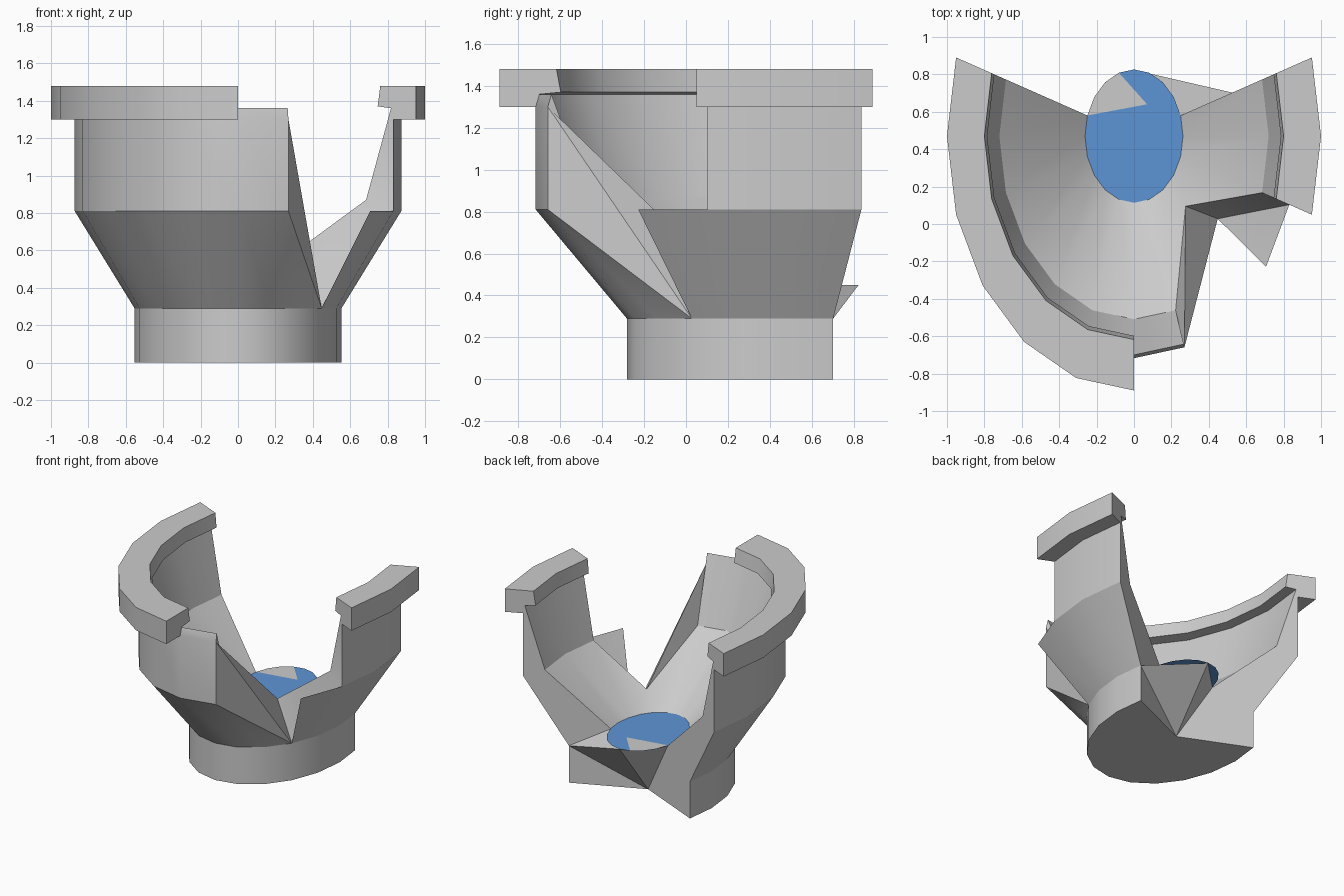
import bpy, bmesh, math

if "Cube" in bpy.data.objects:
    bpy.data.objects.remove(bpy.data.objects["Cube"])

CY, SY, Z_FLOOR = 0.47, 1.36, 0.45     # pot axis and depth stretch


def pt(p, k):
    """Profile point (radius, height) turned to 18 degree step k."""
    a = math.radians(18 * k)
    return (p[0] * math.cos(a), CY + p[0] * SY * math.sin(a), p[1])


def make(name, faces, color=None, smooth=True):
    bm = bmesh.new()
    for f in faces:
        bm.faces.new([bm.verts.new(p) for p in f])
    bmesh.ops.remove_doubles(bm, verts=bm.verts, dist=0.0005)
    bmesh.ops.recalc_face_normals(bm, faces=bm.faces)
    me = bpy.data.meshes.new(name)
    bm.to_mesh(me)
    bm.free()
    ob = bpy.data.objects.new(name, me)
    bpy.context.collection.objects.link(ob)
    if color:
        mat = bpy.data.materials.new(name)
        mat.diffuse_color = color
        mat.use_nodes = True
        mat.node_tree.nodes["Principled BSDF"].inputs["Base Color"].default_value = mat.diffuse_color
        me.materials.append(mat)
    if smooth:
        bpy.ops.object.select_all(action='DESELECT')
        ob.select_set(True)
        bpy.context.view_layer.objects.active = ob
        bpy.ops.object.shade_smooth_by_angle(angle=math.radians(30))
    return ob


# Profile points: outside, then rim, then inside (lip overhangs the thin wall)
axis, foot, ring = (0, 0), (0.553, 0), (0.553, 0.29)
belly, neck = (0.873, 0.81), (0.873, 1.30)
rim_lo, rim_hi, rim_in = (1, 1.30), (1, 1.48), (0.80, 1.48)
lip, wall_top = (0.785, 1.37), (0.86, 1.36)
shoulder, floor = (0.72, 0.87), (0.26, Z_FLOOR)

whole = range(1, -11, -1)
walls = [1, 0] + list(range(-4, -11, -1))
rims = [1, 0] + list(range(-5, -11, -1))
strips = [
    (foot, ring, whole), (ring, belly, [-1] + walls), (belly, neck, walls),
    (neck, rim_lo, rims), (rim_lo, rim_hi, rims), (rim_hi, rim_in, rims),
    (rim_in, lip, rims), (lip, wall_top, rims),
    (wall_top, shoulder, walls), (shoulder, floor, walls),
    (neck, wall_top, [-4]),
]
faces = [[pt(a, k), pt(b, k), pt(b, k - 1), pt(a, k - 1)]
         for a, b, ks in strips for k in ks]
faces += [[pt(axis, 0), pt(foot, k), pt(foot, k - 1)] for k in whole]


def cap(points, k):
    faces.append([pt(p, k) for p in points])


# Flat broken ends of rim, wall and foot
rim = [neck, rim_lo, rim_hi, rim_in, lip, wall_top]
for k in (1, -1, -5, -11):
    cap(rim, k)
for k in (1, -1, -11):
    cap([belly, neck, wall_top, shoulder], k)
for k in (1, -11):
    cap([ring, belly, shoulder, floor], k)
cap([axis, foot, ring, floor], -11)

# Jagged gap at front right
P = pt((0.39, 0.57), -2.5)
A, D, G, J = pt(neck, -4), pt(ring, -2), pt(belly, -1), pt(shoulder, -1)
C, I = pt(belly, -4), pt(shoulder, -4)
f1, f2, f3, f4 = [pt(floor, -k) for k in range(1, 5)]
faces += [
    [f1, f2, P, J], [f2, f3, P], [f3, f4, I, P],
    [A, pt(wall_top, -4), I], [A, I, P], [A, P, D], [A, C, D],
    [C, pt(ring, -4), pt(ring, -3), D], [D, P, J], [D, J, G],
]

# Broken back of the foot, rising to a point behind the floor
tip, center = pt(floor, 5), pt(axis, 0)
faces += [
    [pt(foot, 1), pt(ring, 1), center],
    [pt(ring, 1), tip, center],
    [tip, pt(floor, -11), center],
    [pt(ring, 1), tip, pt(floor, 1)],
]
make("broken_pot", faces)

# Blue disc inside, with a bare grey patch
disc = (0.262, Z_FLOOR + 0.002)
make("inner_disc", [[pt(disc, k) for k in range(20)]],
     (0.11, 0.30, 0.66, 1), False)
top = (0.262, Z_FLOOR + 0.004)
make("bare_patch", [[pt(top, k) for k in (9, 8, 7, 6)] + [(0.07, 0.64, top[1])]],
     None, False)
